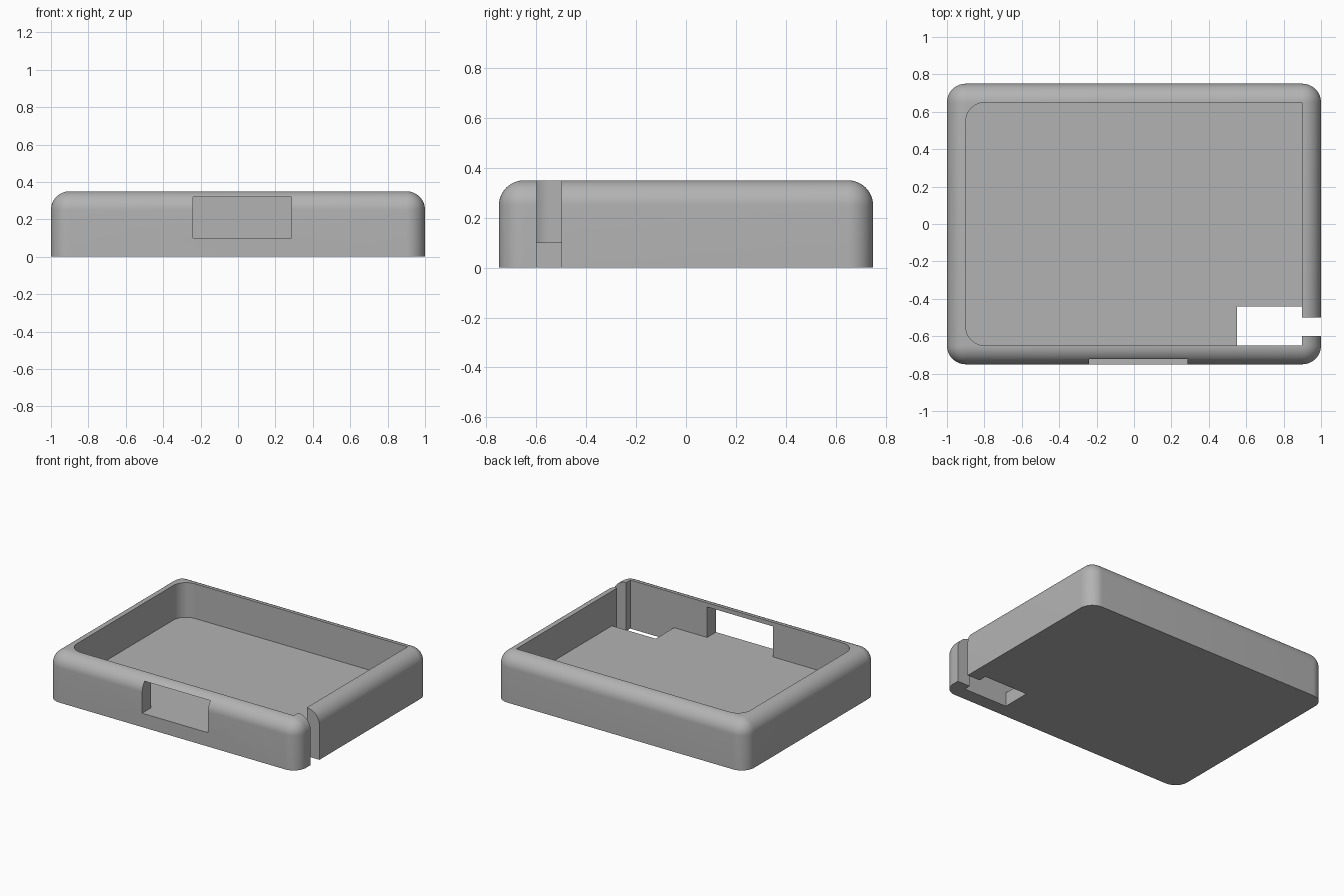
import bpy
import bmesh
from mathutils import Vector

if "Cube" in bpy.data.objects:
    bpy.data.objects.remove(bpy.data.objects["Cube"], do_unlink=True)

grey = bpy.data.materials.new("plain grey")
grey.use_nodes = True
COLOUR = (0.45, 0.45, 0.45, 1)
grey.diffuse_color = COLOUR
grey.node_tree.nodes["Principled BSDF"].inputs["Base Color"].default_value = COLOUR

RADIUS = 0.1


def box(name, low, high, rounded=None):
    """Box between two corners; edges whose ends pass the rule are rounded."""
    low, high = Vector(low), Vector(high)
    bm = bmesh.new()
    bmesh.ops.create_cube(bm, size=1)
    for v in bm.verts:
        v.co = Vector(high[i] if v.co[i] > 0 else low[i] for i in range(3))
    if rounded:
        edges = [e for e in bm.edges if rounded(*(v.co for v in e.verts))]
        bmesh.ops.bevel(bm, geom=edges, offset=RADIUS, segments=12,
                        profile=0.5, affect='EDGES')
    bmesh.ops.recalc_face_normals(bm, faces=bm.faces)
    mesh = bpy.data.meshes.new(name)
    bm.to_mesh(mesh)
    bm.free()
    obj = bpy.data.objects.new(name, mesh)
    bpy.context.collection.objects.link(obj)
    mesh.materials.append(grey)
    return obj


def vertical(a, b):
    return abs(a.z - b.z) > 0.01


# Outer shell: every edge rounded except around the base
tray = box("tray", (-1, -0.75, 0), (1, 0.75, 0.35),
           lambda a, b: a.z > 0.1 or b.z > 0.1)

# Openings: cavity rounded on its -x corners only, floor hole, side slot, front window
WALL_X, WALL_Y, FLOOR = 0.899, 0.649, 0.1
cutters = [
    box("cavity_cutter", (-WALL_X, -WALL_Y, FLOOR), (WALL_X, WALL_Y, 0.6),
        lambda a, b: vertical(a, b) and a.x < 0),
    box("floor_hole_cutter", (0.55, -WALL_Y, -0.1), (WALL_X, -0.44, 0.2)),
    box("side_slot_cutter", (0.8, -0.6, -0.1), (1.2, -0.5, 0.6)),
    box("window_cutter", (-0.24, -0.9, FLOOR), (0.285, -0.5, 0.32)),
]

bpy.ops.object.select_all(action='DESELECT')
bpy.context.view_layer.objects.active = tray
tray.select_set(True)
for cutter in cutters:
    cutter.hide_render = True
    mod = tray.modifiers.new(cutter.name, 'BOOLEAN')
    mod.operation = 'DIFFERENCE'
    mod.solver = 'EXACT'
    mod.object = cutter
    bpy.ops.object.modifier_apply(modifier=mod.name)
    bpy.data.objects.remove(cutter, do_unlink=True)

bpy.ops.object.shade_smooth_by_angle(angle=0.5)
